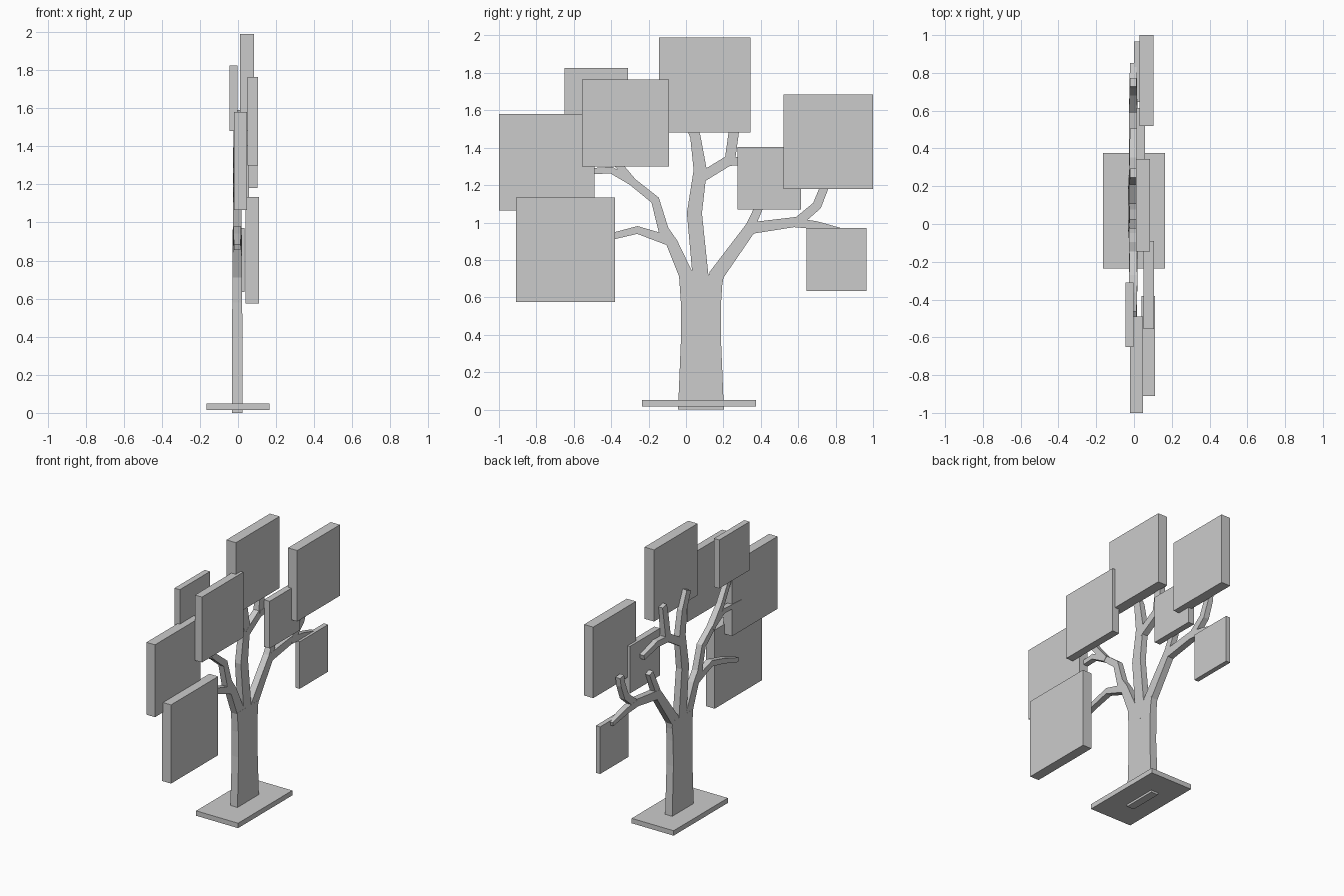
import bpy, bmesh
from mathutils import Vector


def finish(name, bm):
    bmesh.ops.recalc_face_normals(bm, faces=bm.faces)
    me = bpy.data.meshes.new(name)
    bm.to_mesh(me)
    bm.free()
    ob = bpy.data.objects.new(name, me)
    bpy.context.collection.objects.link(ob)
    return ob


def box(name, x0, x1, y0, y1, z0, z1):
    bm = bmesh.new()
    bmesh.ops.create_cube(bm, size=1)
    for v in bm.verts:
        v.co = Vector(((x0 + x1) / 2 + v.co.x * (x1 - x0),
                       (y0 + y1) / 2 + v.co.y * (y1 - y0),
                       (z0 + z1) / 2 + v.co.z * (z1 - z0)))
    return finish(name, bm)


def limb(name, stations, d0, d1):
    """Flat limb in the YZ plane: stations are (y, z, width), depth goes d0 -> d1."""
    pts = [Vector((y, z)) for y, z, w in stations]
    bm = bmesh.new()
    rings = []
    n = len(pts)
    for i, (y, z, w) in enumerate(stations):
        a = (pts[i] - pts[i - 1]).normalized() if i else None
        b = (pts[i + 1] - pts[i]).normalized() if i < n - 1 else None
        t = ((a or b) + (b or a)).normalized()
        side = Vector((t.y, -t.x)) * w / 2
        if a and b:
            side /= max(t.dot(a), 0.7)      # mitre the bends
        d = (d0 + (d1 - d0) * i / (n - 1)) / 2
        rings.append([bm.verts.new((-0.004 + sx * d, y + s * side.x, z + s * side.y))
                      for sx, s in ((-1, -1), (1, -1), (1, 1), (-1, 1))])
    for r, q in zip(rings, rings[1:]):
        for k in range(4):
            m = (k + 1) % 4
            bm.faces.new((r[k], r[m], q[m], q[k]))
    bm.faces.new(rings[0])
    bm.faces.new(rings[-1])
    return finish(name, bm)


# Base plate
box("base_plate", -0.165, 0.165, -0.235, 0.375, 0.015, 0.05)

# Trunk and its three main limbs
limb("trunk", [(0.08, 0, 0.245), (0.08, 0.4, 0.212), (0.08, 0.58, 0.216),
               (0.08, 0.72, 0.235)], 0.056, 0.05)
limb("left_limb", [(0.02, 0.6, 0.075), (0.0, 0.72, 0.075), (-0.075, 0.89, 0.062),
                   (-0.12, 0.96, 0.055), (-0.165, 1.12, 0.045), (-0.29, 1.22, 0.042),
                   (-0.4, 1.28, 0.035), (-0.6, 1.27, 0.03)], 0.051, 0.036)
limb("centre_limb", [(0.08, 0.6, 0.085), (0.077, 0.72, 0.085), (0.045, 1.05, 0.08),
                     (0.076, 1.28, 0.07), (0.05, 1.46, 0.055), (0.0, 1.58, 0.05)], 0.052, 0.038)
limb("right_limb", [(0.145, 0.6, 0.075), (0.163, 0.72, 0.078), (0.345, 0.97, 0.062),
                    (0.6, 1.005, 0.052), (0.7, 1.09, 0.048), (0.74, 1.19, 0.046),
                    (0.75, 1.25, 0.046)], 0.051, 0.036)

# Side branches
branches = [
    [(-0.08, 0.9, 0.055), (-0.26, 0.96, 0.04), (-0.4, 0.925, 0.036), (-0.56, 0.87, 0.03)],
    [(-0.27, 1.2, 0.04), (-0.38, 1.33, 0.04), (-0.48, 1.5, 0.036)],
    [(0.08, 1.24, 0.055), (0.235, 1.335, 0.055), (0.255, 1.48, 0.055), (0.27, 1.57, 0.05)],
    [(0.22, 1.325, 0.045), (0.35, 1.33, 0.045), (0.5, 1.29, 0.035)],
    [(0.34, 0.97, 0.05), (0.385, 1.07, 0.045), (0.42, 1.15, 0.042)],
    [(0.58, 1.0, 0.05), (0.7, 0.985, 0.042), (0.85, 0.95, 0.028)],
]
for i, path in enumerate(branches):
    limb(f"branch_{i + 1}", path, 0.046, 0.035)

# Square foliage panels: x0, x1, y0, y1, z0, z1
panels = [
    (0.01, 0.085, -0.145, 0.345, 1.48, 1.99),
    (-0.045, -0.003, -0.65, -0.31, 1.48, 1.825),
    (0.05, 0.105, -0.555, -0.09, 1.30, 1.765),
    (-0.02, 0.047, -1.0, -0.49, 1.065, 1.58),
    (0.04, 0.11, -0.91, -0.38, 0.575, 1.135),
    (0.012, 0.057, 0.275, 0.615, 1.07, 1.405),
    (0.03, 0.102, 0.52, 1.0, 1.18, 1.685),
    (0.0, 0.034, 0.645, 0.965, 0.635, 0.97),
]
for i, p in enumerate(panels):
    box(f"leaf_panel_{i + 1}", *p)
